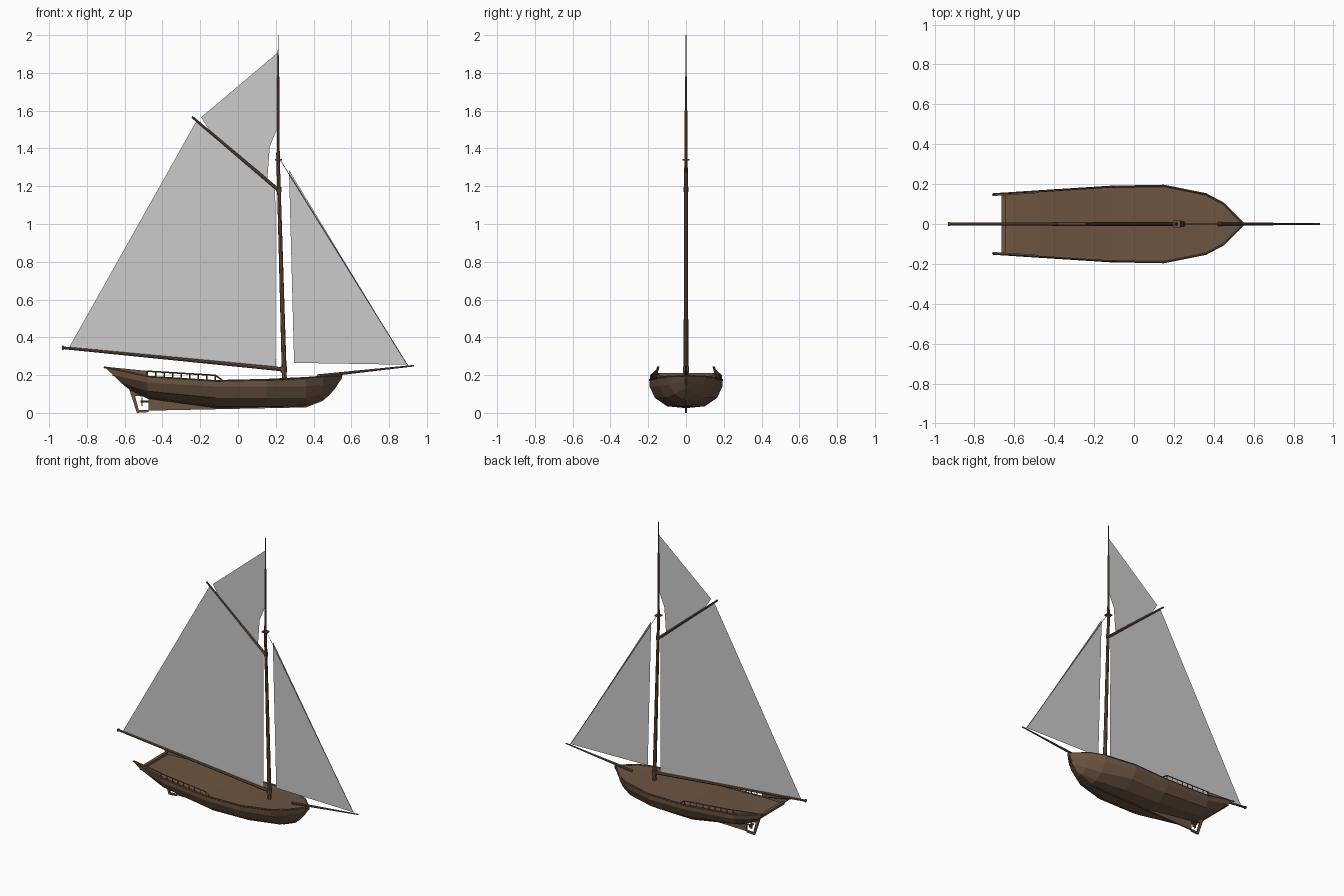
import bpy, bmesh
from mathutils import Vector, Matrix

if "Cube" in bpy.data.objects:
    bpy.data.objects.remove(bpy.data.objects["Cube"])

wood = bpy.data.materials.new("wood")
wood.diffuse_color = (0.15, 0.09, 0.055, 1)
wood.use_nodes = True
wood.node_tree.nodes["Principled BSDF"].inputs["Base Color"].default_value = wood.diffuse_color


def finish(name, bm, mat=wood):
    bmesh.ops.recalc_face_normals(bm, faces=bm.faces)
    me = bpy.data.meshes.new(name)
    bm.to_mesh(me)
    bm.free()
    ob = bpy.data.objects.new(name, me)
    bpy.context.collection.objects.link(ob)
    if mat:
        me.materials.append(mat)
    return ob


def spar(name, a, b, r1, r2, sides=8):
    a, b = Vector(a), Vector(b)
    d = b - a
    bm = bmesh.new()
    m = Matrix.Translation((a + b) / 2) @ d.to_track_quat('Z', 'Y').to_matrix().to_4x4()
    bmesh.ops.create_cone(bm, cap_ends=True, segments=sides, radius1=r1,
                          radius2=r2, depth=d.length, matrix=m)
    return finish(name, bm)


def box(name, centre, size):
    bm = bmesh.new()
    bmesh.ops.create_cube(bm, size=1, matrix=Matrix.Translation(centre) @ Matrix.Diagonal((*size, 1)))
    return finish(name, bm)


def plate(name, pts, thick):
    """Side profile in xz, extruded across y."""
    bm = bmesh.new()
    f = bm.faces.new([bm.verts.new((x, -thick / 2, z)) for x, z in pts])
    new = bmesh.ops.extrude_face_region(bm, geom=[f])["geom"]
    bmesh.ops.translate(bm, vec=(0, thick, 0), verts=[v for v in new if isinstance(v, bmesh.types.BMVert)])
    return finish(name, bm)


def sail(name, pts):
    bm = bmesh.new()
    f = bm.faces.new([bm.verts.new((x, 0, z)) for x, z in pts])
    bmesh.ops.triangulate(bm, faces=[f])
    return finish(name, bm, None)


# Hull: half sections from sheer to keel
def station(x, *yz):
    return [(x, y, z) for y, z in yz]


stations = [
    [(-.71, .152, .245), (-.66, .145, .2), (-.62, .11, .16), (-.59, .05, .135), (-.57, 0, .12)],
    station(-.48, (.167, .195), (.165, .16), (.14, .115), (.07, .085), (0, .075)),
    station(-.12, (.19, .172), (.19, .14), (.165, .08), (.1, .035), (0, .025)),
    station(.15, (.195, .178), (.193, .14), (.165, .08), (.09, .035), (0, .03)),
    station(.36, (.153, .188), (.14, .14), (.105, .08), (.05, .045), (0, .035)),
    station(.45, (.105, .195), (.09, .15), (.06, .1), (.02, .075), (0, .07)),
    [(.55, 0, .2), (.54, 0, .17), (.515, 0, .13), (.48, 0, .09), (.46, 0, .075)],
]
bm = bmesh.new()
ends = []
for s in (-1, 1):
    g = [[bm.verts.new((x, s * y, z)) for x, y, z in st] for st in stations]
    for a, b in zip(g, g[1:]):
        for i in range(4):
            bm.faces.new((a[i], b[i], b[i + 1], a[i + 1]))
    ends.append(g[0][1:])
bm.faces.new(ends[0] + ends[1][::-1])  # transom
bmesh.ops.remove_doubles(bm, verts=bm.verts, dist=.0005)
finish("hull", bm)

# Deck just below the sheer line
line = [(-.66, .146, .2)] + [st[0] for st in stations[1:-1]] + [(.545, .002, .2)]
bm = bmesh.new()
rows = [[bm.verts.new((x, s * y, z - .006)) for s in (-1, 1)] for x, y, z in line]
for a, b in zip(rows, rows[1:]):
    bm.faces.new((a[0], a[1], b[1], b[0]))
finish("deck", bm)
box("transom_beam", (-.655, 0, .203), (.02, .29, .016))

# Sheer caps, aft bulwarks and open railings on both sides
for s, side in ((-1, "near"), (1, "far")):
    cap = [st[0] for st in stations]
    for i, (a, b) in enumerate(zip(cap, cap[1:])):
        spar(f"cap_rail_{side}_{i}", (a[0], s * max(a[1] - .003, 0), a[2] - .003),
             (b[0], s * max(b[1] - .003, 0), b[2] - .003), .005, .005, 4)

    def edge(x, dz=0):
        for a, b in zip(cap, cap[1:]):
            if a[0] <= x <= b[0]:
                t = (x - a[0]) / (b[0] - a[0])
                return (x, s * (a[1] + t * (b[1] - a[1]) - .004), a[2] + t * (b[2] - a[2]) + dz)

    bm = bmesh.new()
    vs = []
    for off in (0, -.008):
        vs.append([bm.verts.new(Vector(p) + Vector((0, s * off, 0)))
                   for p in (edge(-.71), edge(-.48, -.002), edge(-.48, .027))])
    bm.faces.new(vs[0])
    bm.faces.new(vs[1][::-1])
    for i in range(3):
        j = (i + 1) % 3
        bm.faces.new((vs[0][i], vs[0][j], vs[1][j], vs[1][i]))
    finish(f"bulwark_{side}", bm)
    spar(f"hand_rail_{side}", edge(-.485, .025), edge(-.12, .027), .004, .004, 4)
    spar(f"rail_end_{side}", edge(-.12, .027), edge(-.085, .002), .004, .004, 4)
    for i in range(9):
        p = edge(-.48 + i * .045)
        spar(f"rail_post_{side}_{i}", p, (p[0], p[1], p[2] + .026), .0035, .0035, 4)

# Keel, rudder frame and propeller
plate("keel", [(-.475, .09), (-.475, .012), (.36, .029), (.45, .064), (.55, .18),
               (.55, .2), (.535, .19), (.44, .09), (.34, .05), (-.12, .045)], .012)
plate("rudder", [(-.578, .13), (-.535, 0), (-.475, .004), (-.475, .016), (-.525, .014),
                 (-.545, .09), (-.475, .085), (-.475, .1)], .012)
spar("propeller_shaft", (-.515, 0, .06), (-.47, 0, .06), .005, .005)
box("propeller_blade_upright", (-.508, 0, .06), (.006, .012, .045))
box("propeller_blade_cross", (-.508, 0, .06), (.006, .045, .012))

# Masts and spars
spar("lower_mast", (.246, 0, .165), (.211, 0, 1.38), .013, .009)
spar("topmast", (.214, 0, 1.2), (.213, 0, 1.78), .008, .006)
spar("mast_tip", (.213, 0, 1.78), (.213, 0, 2.0), .0035, .002)
box("crosstree", (.214, 0, 1.34), (.038, .036, .007))
spar("boom", (-.93, 0, .345), (.245, 0, .23), .007, .011)
spar("boom_end", (-.932, 0, .345), (-.925, 0, .345), .011, .011)
spar("boom_collar", (.243, 0, .215), (.242, 0, .245), .017, .017)
spar("gaff", (-.243, 0, 1.567), (.212, 0, 1.182), .006, .009)
spar("gaff_collar", (.218, 0, 1.17), (.217, 0, 1.195), .013, .013)
spar("bowsprit", (.42, 0, .195), (.932, 0, .25), .009, .004)
spar("forestay", (.22, 0, 1.345), (.9, 0, .25), .0015, .0015, 4)

# Sails: thin sheets
sail("mainsail", [(-.895, .345), (-.22, 1.545), (.197, 1.19), (.2, .24)])
sail("topsail", [(.21, 1.907), (-.195, 1.565), (-.15, 1.495), (.155, 1.235), (.168, 1.41), (.21, 1.51)])
sail("jib", [(.27, 1.285), (.895, .255), (.297, .265)])
